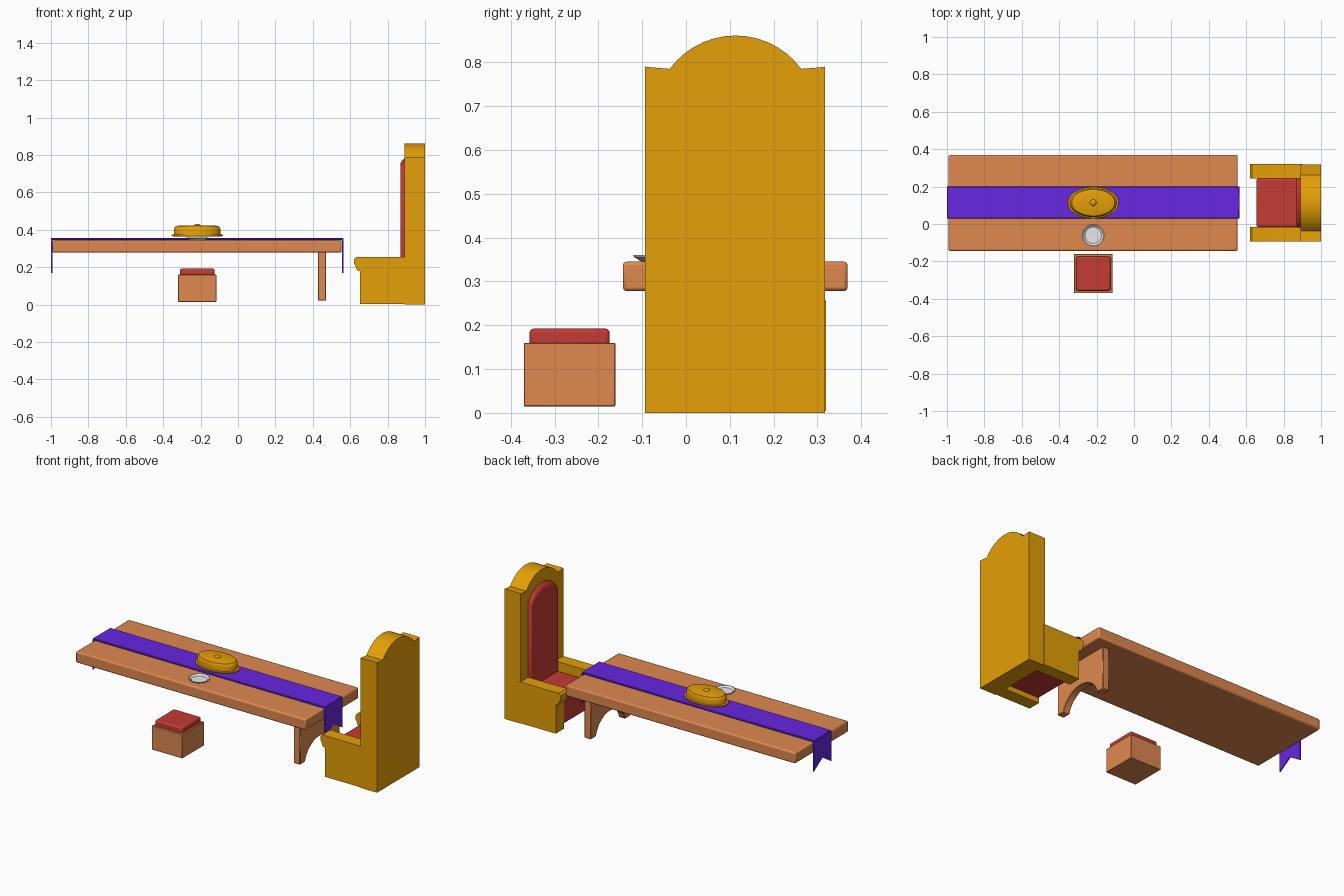
import bpy, bmesh, math
from mathutils import Vector

if "Cube" in bpy.data.objects:
    bpy.data.objects.remove(bpy.data.objects["Cube"])


def material(name, rgb):
    m = bpy.data.materials.new(name)
    m.diffuse_color = (*rgb, 1)
    m.use_nodes = True
    m.node_tree.nodes["Principled BSDF"].inputs["Base Color"].default_value = m.diffuse_color
    return m


WOOD = material("warm wood", (0.74, 0.25, 0.079))
GOLD = material("gold", (0.78, 0.35, 0.002))
RED = material("red cloth", (0.56, 0.044, 0.033))
PURPLE = material("purple cloth", (0.136, 0.02, 0.76))
SILVER = material("silver", (0.8, 0.8, 0.8))


def finish(name, bm, mat, bevel=0, segs=2):
    bmesh.ops.recalc_face_normals(bm, faces=bm.faces)
    me = bpy.data.meshes.new(name)
    bm.to_mesh(me)
    bm.free()
    me.materials.append(mat)
    ob = bpy.data.objects.new(name, me)
    bpy.context.collection.objects.link(ob)
    if bevel:
        b = ob.modifiers.new("bevel", 'BEVEL')
        b.width, b.segments, b.limit_method = bevel, segs, 'ANGLE'
        b.angle_limit = math.radians(40)
    bpy.ops.object.select_all(action='DESELECT')
    ob.select_set(True)
    bpy.context.view_layer.objects.active = ob
    bpy.ops.object.shade_smooth_by_angle(angle=math.radians(35))
    return ob


def prism(name, pts, axis, lo, hi, mat, bevel=0, segs=2):
    """Extrude a (y,z) profile along x, or an (x,z) profile along y."""
    bm = bmesh.new()
    at = (lambda p: (lo, *p)) if axis == 'x' else (lambda p: (p[0], lo, p[1]))
    face = bm.faces.new([bm.verts.new(at(p)) for p in pts])
    ext = bmesh.ops.extrude_face_region(bm, geom=[face])
    d = Vector((hi - lo, 0, 0)) if axis == 'x' else Vector((0, hi - lo, 0))
    bmesh.ops.translate(bm, vec=d, verts=[g for g in ext['geom'] if isinstance(g, bmesh.types.BMVert)])
    return finish(name, bm, mat, bevel, segs)


def box(name, x, y, z, mat, bevel=0, segs=2):
    return prism(name, [(x[0], z[0]), (x[1], z[0]), (x[1], z[1]), (x[0], z[1])],
                 'y', y[0], y[1], mat, bevel, segs)


def lathe(name, profile, cx, cy, ky, mat, n=40):
    """Spin an (r,z) profile, squashed by ky in y."""
    bm = bmesh.new()
    vs = [bm.verts.new((r, 0, z)) for r, z in profile]
    es = [bm.edges.new(p) for p in zip(vs, vs[1:])]
    bmesh.ops.spin(bm, geom=vs + es, cent=(0, 0, 0), axis=(0, 0, 1),
                   angle=math.tau, steps=n)
    bmesh.ops.remove_doubles(bm, verts=bm.verts, dist=1e-5)
    for v in bm.verts:
        v.co = (v.co.x + cx, v.co.y * ky + cy, v.co.z)
    return finish(name, bm, mat)


def arc(y0, y1, z0, z1, n):
    """Circular arc from (y0,z0) to (y1,z0) peaking at z1."""
    c, h = (y1 - y0) / 2, z1 - z0
    r = (c * c + h * h) / (2 * h)
    a = math.asin(min(1, c / r))
    return [((y0 + y1) / 2 + r * math.sin(-a + 2 * a * i / n),
             z1 - r + r * math.cos(-a + 2 * a * i / n)) for i in range(n + 1)]


# Table top and its single arched leg board
MID = 0.113
box("table_top", (-0.992, 0.554), (-0.144, 0.369), (0.278, 0.345), WOOD, 0.008)
half = [(-0.19, 0.285), (-0.19, 0.021), (-0.14, 0.021), (-0.13, 0.05),
        (-0.105, 0.085), (-0.06, 0.115), (-0.02, 0.125)]
leg = [(MID + y, z) for y, z in half] + [(MID - y, z) for y, z in reversed(half)]
prism("table_leg", leg, 'x', 0.428, 0.471, WOOD, 0.003, 1)

# Runner with swallow-tailed ends
box("table_runner", (-1.0, 0.563), (0.03, 0.2), (0.346, 0.357), PURPLE, 0.003, 1)
tail = [(0.03, 0.35), (0.03, 0.168), (0.115, 0.223), (0.2, 0.168), (0.2, 0.35)]
for name, x in (("runner_tail_left", -1.0), ("runner_tail_right", 0.556)):
    prism(name, tail, 'x', x, x + 0.007, PURPLE)

# Covered oval platter
lathe("platter_cover", [(0, 0.365), (0.128, 0.365), (0.137, 0.368), (0.136, 0.374),
                        (0.125, 0.376), (0.125, 0.4), (0.122, 0.411), (0.115, 0.419),
                        (0.1, 0.422), (0, 0.423)], -0.218, 0.114, 0.615, GOLD)
lathe("platter_knob", [(0, 0.415)] + [(0.017 * math.sin(t * math.pi / 8), 0.423 - 0.009 * math.cos(t * math.pi / 8))
                                      for t in range(2, 8)] + [(0, 0.432)], -0.218, 0.114, 1, GOLD, 20)

# Silver plate
lathe("plate", [(0, 0.344), (0.04, 0.344), (0.059, 0.356), (0.06, 0.36), (0.055, 0.36),
                (0.044, 0.351), (0, 0.35)], -0.218, -0.06, 1, SILVER)

# Stool
box("stool_base", (-0.321, -0.115), (-0.37, -0.161), (0.015, 0.16), WOOD, 0.002, 1)
box("stool_cushion", (-0.31, -0.126), (-0.357, -0.174), (0.15, 0.192), RED, 0.009, 3)

# Throne back with arched crown
back = [(-0.093, 0.0), (-0.093, 0.79), (-0.075, 0.788)] + arc(-0.037, 0.263, 0.785, 0.861, 14) \
    + [(0.301, 0.788), (0.317, 0.79), (0.317, 0.0)]
prism("throne_back", back, 'x', 0.89, 1.0, GOLD)

# Throne arms with rounded front scrolls
arm = [(0.9, 0.004), (0.652, 0.004), (0.652, 0.18), (0.636, 0.184), (0.628, 0.206),
       (0.619, 0.222), (0.62, 0.242), (0.632, 0.255), (0.648, 0.256), (0.665, 0.254), (0.9, 0.254)]
for name, y in (("throne_arm_near", -0.094), ("throne_arm_far", 0.242)):
    prism(name, arm, 'y', y, y + 0.078, GOLD)

# Throne upholstery
box("throne_seat", (0.655, 0.9), (-0.016, 0.243), (0.03, 0.2), RED, 0.01, 3)
pad = [(-0.02, 0.18)] + arc(-0.02, 0.246, 0.7, 0.795, 12) + [(0.246, 0.18)]
cushion = prism("throne_back_pad", pad, 'x', 0.868, 0.9, RED, 0.012, 3)
for v in cushion.data.vertices:  # lean the arched top of the pad backwards
    if v.co.x < 0.88 and v.co.z > 0.69:
        v.co.z = 0.69 + (v.co.z - 0.69) * 0.65
